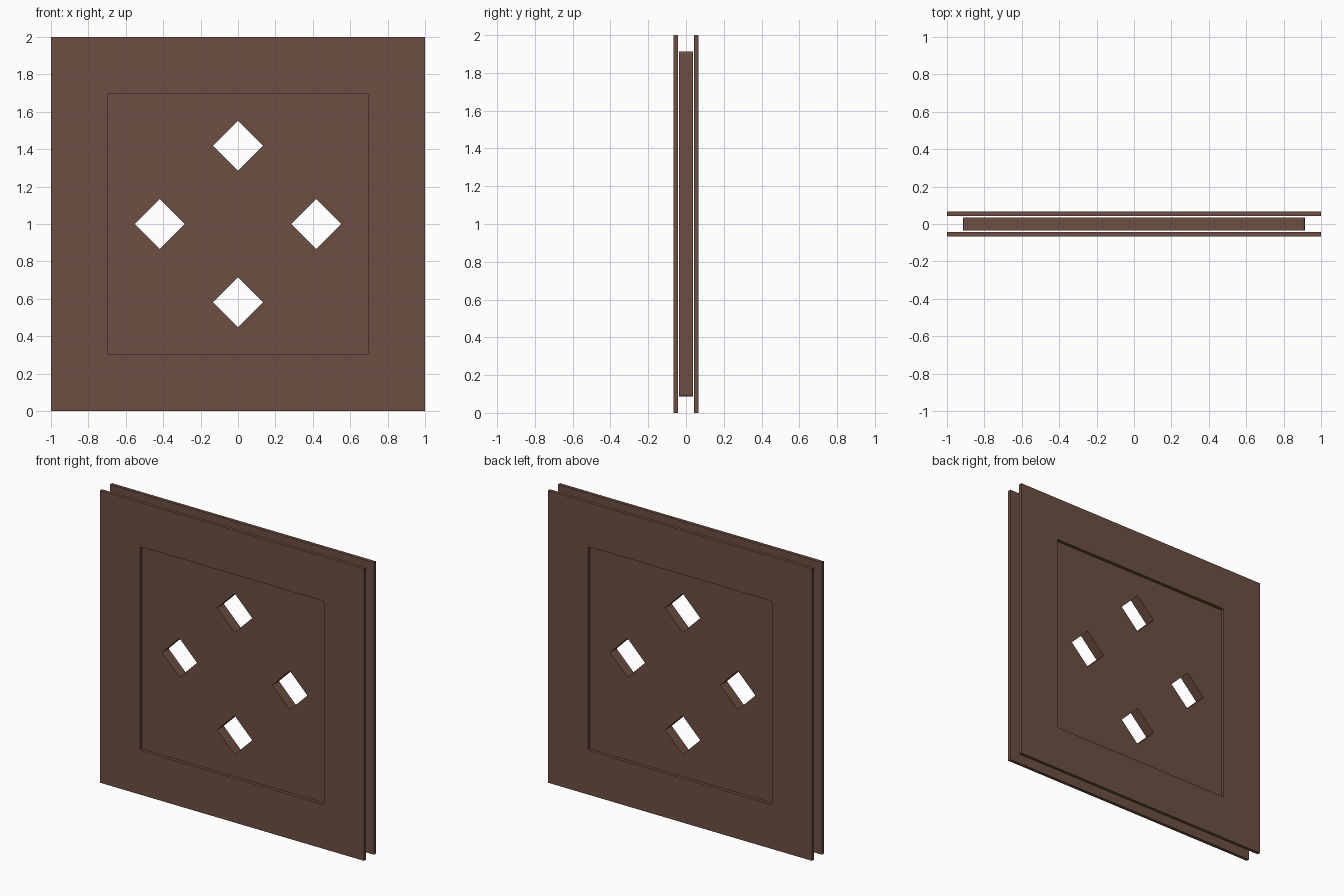
import bpy, bmesh, math

if "Cube" in bpy.data.objects:
    bpy.data.objects.remove(bpy.data.objects["Cube"])

wood = bpy.data.materials.new("dark_brown_wood")
wood.diffuse_color = (0.150, 0.078, 0.055, 1)
wood.use_nodes = True
wood.node_tree.nodes["Principled BSDF"].inputs["Base Color"].default_value = wood.diffuse_color


def square(half, r=0.0):
    """Square outline with optional softly rounded corners."""
    pts = []
    for k in range(4):
        a = math.pi / 4 + k * math.pi / 2
        cx = math.copysign(half - r, math.cos(a))
        cz = math.copysign(half - r, math.sin(a))
        steps = 4 if r else 0
        for i in range(steps + 1):
            t = k * math.pi / 2 + (i / steps * math.pi / 2 if steps else 0)
            pts.append((cx + r * math.cos(t), cz + r * math.sin(t)))
    return pts


def diamond(x, z, d):
    return [(x + d, z), (x, z + d), (x - d, z), (x, z - d)]


def plate(name, loops, y, thickness):
    """Upright plate: the first loop is the outline, the rest are holes."""
    cu = bpy.data.curves.new(name + "_outline", 'CURVE')
    cu.dimensions = '2D'
    cu.fill_mode = 'BOTH'
    cu.extrude = thickness / 2
    for loop in loops:
        sp = cu.splines.new('POLY')
        sp.points.add(len(loop) - 1)
        for p, (x, z) in zip(sp.points, loop):
            p.co = (x, z, 0, 1)
        sp.use_cyclic_u = True
    tmp = bpy.data.objects.new(name + "_outline", cu)
    bpy.context.collection.objects.link(tmp)
    deps = bpy.context.evaluated_depsgraph_get()
    me = bpy.data.meshes.new_from_object(tmp.evaluated_get(deps))
    bpy.data.objects.remove(tmp)
    bm = bmesh.new()
    bm.from_mesh(me)
    bmesh.ops.remove_doubles(bm, verts=bm.verts, dist=1e-5)
    for v in bm.verts:                       # stand the plate up
        x, z, t = v.co
        v.co = (x, y - t, z + 1)
    bmesh.ops.recalc_face_normals(bm, faces=bm.faces)
    bmesh.ops.dissolve_limit(bm, angle_limit=0.01, verts=bm.verts, edges=bm.edges)
    for f in bm.faces:
        f.smooth = False
    bm.to_mesh(me)
    bm.free()
    me.materials.clear()
    me.materials.append(wood)
    ob = bpy.data.objects.new(name, me)
    bpy.context.collection.objects.link(ob)


# Core panel pierced by four diamonds
C, D = 0.418, 0.133
holes = [diamond(x, z, D) for x, z in ((C, 0), (-C, 0), (0, C), (0, -C))]
plate("core_panel", [square(0.913, 0.012)] + holes, 0, 0.072)

# Square frames in front of and behind the core
for name, side in (("front_frame", -1), ("back_frame", 1)):
    plate(name, [square(1.0), square(0.697, 0.008)], side * 0.0545, 0.022)
